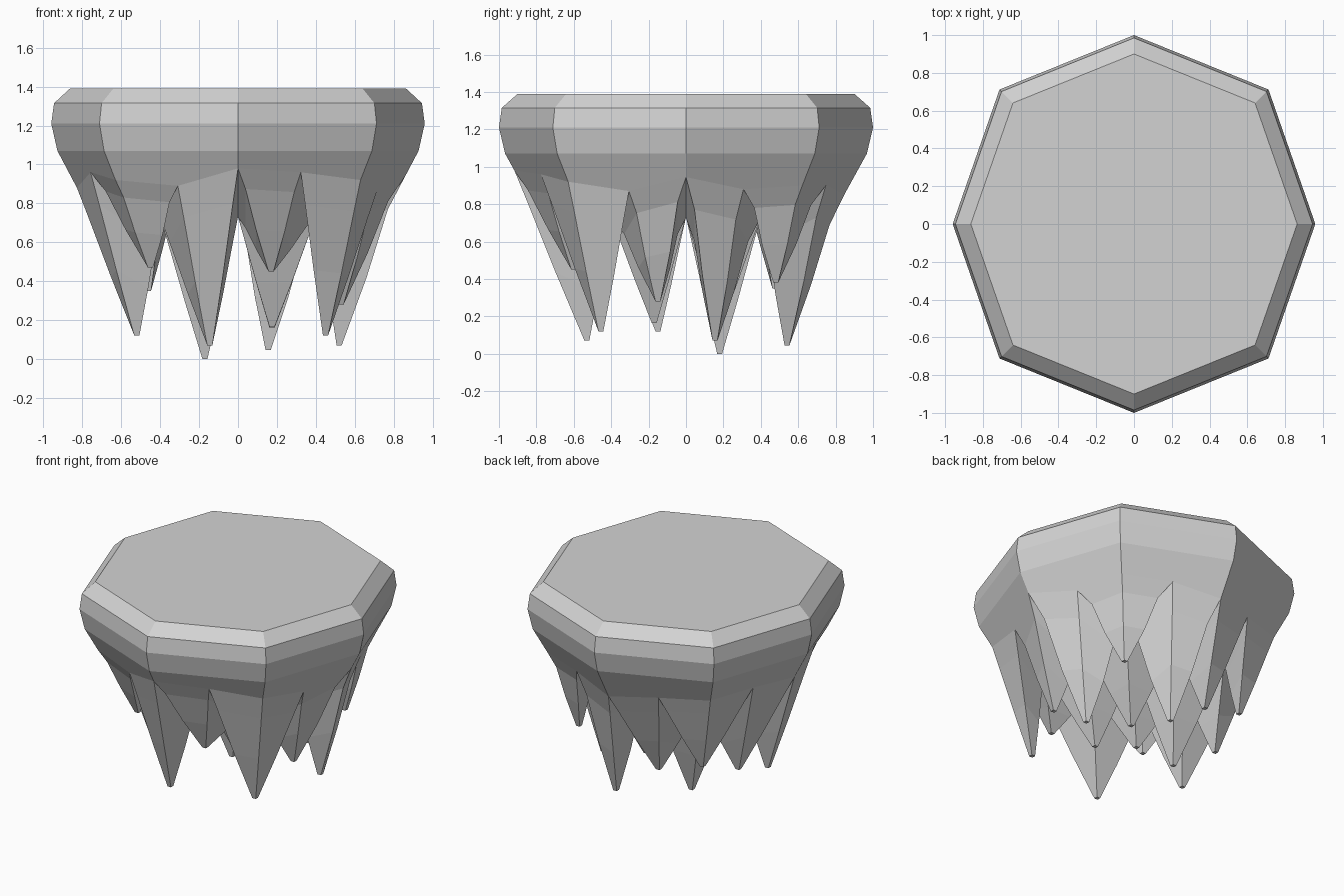
import bpy
import bmesh
from mathutils import Vector

cube = bpy.data.objects.get("Cube")
if cube:
    bpy.data.objects.remove(cube)

stone = bpy.data.materials.new("grey_stone")
stone.use_nodes = True
grey = (0.65, 0.65, 0.65, 1)
stone.diffuse_color = grey
stone.node_tree.nodes["Principled BSDF"].inputs["Base Color"].default_value = grey

# Octagon outline with the middle of each side added: sixteen points
corners = [Vector(c) for c in ((0, -1), (.712, -.712), (.96, 0), (.712, .712),
                               (0, 1), (-.712, .712), (-.96, 0), (-.712, -.712))]
outline = []
for k, corner in enumerate(corners):
    outline += [corner, (corner + corners[(k + 1) % 8]) / 2]

# Bevelled slab: height and scale of each ring
RIM = ((1.39, .90), (1.315, .985), (1.21, 1.0), (1.07, .967))
# Heights of the notches between the outer spikes, from the front round to +x
NOTCHES = (.98, .96, .92, .87, .945, .88, .90, .90,
           .85, .88, .90, .90, .88, .96, .92, .89)
# Spike tips, in rows from front to back, each from -x to +x
TIPS = (((-.45, -.45, .35 + .12), (-.145, -.53, .07), (.17, -.60, .45), (.45, -.455, .12)),
        ((-.52, -.15, .12), (-.17, -.18, .29), (.175, -.17, .165), (.53, -.15, .28)),
        ((-.52, .17, .23), (-.17, .18, 0), (.175, .18, .16), (.52, .155, .07)),
        ((-.46, .475, .35), (-.15, .51, .26), (.155, .54, .045), (.48, .48, .38)))
TIP_HALF = .013
# Spikes that pinch in just below their roots, by column and row
PINCHED = {(0, 0): .9, (2, 0): .95, (3, 1): .88, (3, 2): .88, (3, 3): .85, (2, 3): .9}

bm = bmesh.new()


def bridge(upper, lower):
    n = len(upper)
    for k in range(n):
        m = (k + 1) % n
        bm.faces.new((upper[k], lower[k], lower[m], upper[m]))


def ring(heights, scales):
    return [bm.verts.new((p.x * s, p.y * s, z))
            for p, z, s in zip(outline, heights, scales)]


# Slab and tapering wall down to the notches
rings = [ring([z] * 16, [s] * 16) for z, s in RIM]
rings.append(ring(NOTCHES, [.967 - .55 * (1.07 - z) for z in NOTCHES]))
bm.faces.new(rings[0])
for upper, lower in zip(rings, rings[1:]):
    bridge(upper, lower)

# Grid of spike roots: the border is the lowest ring, the inside is the ceiling
border = ([(2, 0), (3, 0)] + [(4, j) for j in range(4)]
          + [(4 - i, 4) for i in range(4)]
          + [(0, 4 - j) for j in range(4)] + [(0, 0), (1, 0)])
grid = dict(zip(border, rings[-1]))
for i in range(1, 4):
    for j in range(1, 4):
        grid[i, j] = bm.verts.new(((i - 2) * .4, (j - 2) * .4, .73))

# Spikes: one four-sided taper below each grid cell
for j, row in enumerate(TIPS):
    for i, tip in enumerate(row):
        root = [grid[i + a, j + b] for a, b in ((0, 0), (1, 0), (1, 1), (0, 1))]
        centre = sum((v.co for v in root), Vector()) / 4
        ends = [Vector(tip) + Vector((a, b, 0)) * TIP_HALF
                for a, b in ((-1, -1), (1, -1), (1, 1), (-1, 1))]
        pinch = PINCHED.get((i, j), 1)
        last = root
        for t, width in ((.2, pinch), (.6, (pinch + 1.06) / 2), (1, 1)):
            axis = centre.lerp(Vector(tip), t)
            level = []
            for v, end in zip(root, ends):
                p = v.co.lerp(end, t)
                offset = (p - axis) * width
                level.append(bm.verts.new((axis.x + offset.x, axis.y + offset.y, p.z)))
            bridge(last, level)
            last = level
        bm.faces.new(last)

bmesh.ops.recalc_face_normals(bm, faces=bm.faces[:])
mesh = bpy.data.meshes.new("spiked_stone_platform")
bm.to_mesh(mesh)
bm.free()
mesh.materials.append(stone)
platform = bpy.data.objects.new("spiked_stone_platform", mesh)
bpy.context.collection.objects.link(platform)
